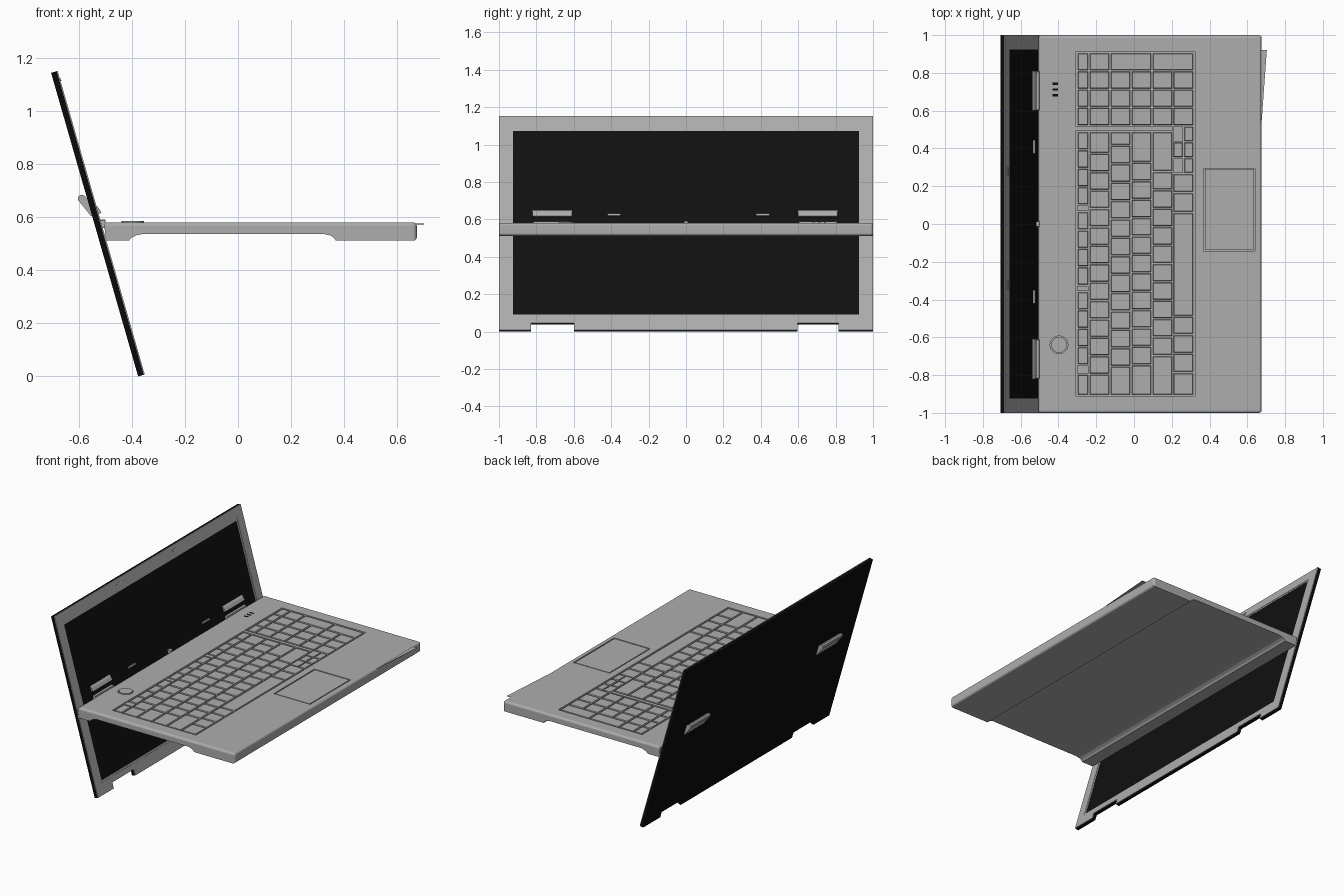
import bpy, bmesh, math
from mathutils import Matrix

if "Cube" in bpy.data.objects:
    bpy.data.objects.remove(bpy.data.objects["Cube"])


def material(name, rgb):
    m = bpy.data.materials.new(name)
    m.diffuse_color = (*rgb, 1)
    m.use_nodes = True
    m.node_tree.nodes["Principled BSDF"].inputs["Base Color"].default_value = m.diffuse_color
    return m


GREY = material("casing grey", (0.42, 0.42, 0.42))
BLACK = material("lid black", (0.003, 0.003, 0.003))
SCREEN = material("display black", (0.005, 0.005, 0.005))


def finish(name, bm, mat):
    bmesh.ops.recalc_face_normals(bm, faces=bm.faces)
    me = bpy.data.meshes.new(name)
    bm.to_mesh(me)
    bm.free()
    me.materials.append(mat)
    ob = bpy.data.objects.new(name, me)
    bpy.context.collection.objects.link(ob)
    return ob


def prism_bm(loops, axis, lo, hi):
    """Extrude 2D loops (first outer, rest holes) along an axis from lo to hi."""
    place = {"x": lambda a, b, h: (h, a, b),
             "y": lambda a, b, h: (a, h, b),
             "z": lambda a, b, h: (a, b, h)}[axis]
    bm = bmesh.new()
    edges = []
    for pts in loops:
        vs = [bm.verts.new(place(a, b, lo)) for a, b in pts]
        if len(loops) == 1:
            bm.faces.new(vs)
        else:
            edges += [bm.edges.new((vs[i], vs[i - 1])) for i in range(len(vs))]
    if edges:
        bmesh.ops.triangle_fill(bm, edges=edges, use_beauty=True)
    ext = bmesh.ops.extrude_face_region(bm, geom=bm.faces[:])
    new = [g for g in ext["geom"] if isinstance(g, bmesh.types.BMVert)]
    bmesh.ops.translate(bm, verts=new, vec=place(0, 0, hi - lo))
    bmesh.ops.recalc_face_normals(bm, faces=bm.faces)
    return bm


def prism(name, loops, axis, lo, hi, mat):
    return finish(name, prism_bm(loops, axis, lo, hi), mat)


def add_box(bm, x0, x1, y0, y1, z0, z1, taper=0.0):
    vs = []
    for z, t in ((z0, 0), (z1, taper)):
        vs.append([bm.verts.new(p) for p in ((x0 + t, y0 + t, z), (x1 - t, y0 + t, z),
                                             (x1 - t, y1 - t, z), (x0 + t, y1 - t, z))])
    lo, hi = vs
    bm.faces.new(lo[::-1])
    bm.faces.new(hi)
    for i in range(4):
        j = (i + 1) % 4
        bm.faces.new((lo[i], lo[j], hi[j], hi[i]))


def boxes(name, specs, mat):
    bm = bmesh.new()
    for s in specs:
        add_box(bm, *s)
    return finish(name, bm, mat)


def rect(a0, a1, b0, b1):
    return [(a0, b0), (a1, b0), (a1, b1), (a0, b1)]


def circle(cx, cy, r, n=24):
    return [(cx + r * math.cos(math.tau * i / n), cy + r * math.sin(math.tau * i / n))
            for i in range(n)]


# Base body: side profile with the undercut belly, front and top edges rounded
TOP, FLOOR = 0.581, 0.566
profile = [(-0.506, TOP), (0.675, TOP), (0.675, 0.512), (0.37, 0.512), (0.362, 0.523),
           (0.348, 0.532), (0.325, 0.537), (-0.36, 0.537), (-0.385, 0.532),
           (-0.402, 0.523), (-0.412, 0.512), (-0.498, 0.512)]
bm = prism_bm([profile], "y", -1, 1)
rim = [e for e in bm.edges if all(v.co.z > 0.55 for v in e.verts)
       or all(v.co.x > 0.6 for v in e.verts)]
bmesh.ops.bevel(bm, geom=rim, offset=0.014, segments=4, profile=0.5, affect="EDGES")
body = finish("base_body", bm, GREY)

# Recesses for keyboard, touchpad and power button
cutters = [
    boxes("recess_cutter", [(-0.308, 0.322, -0.911, 0.912, FLOOR, 0.62),
                            (0.368, 0.641, -0.143, 0.295, 0.572, 0.62)], GREY),
    prism("button_cutter", [circle(-0.397, -0.64, 0.047)], "z", 0.57, 0.62, GREY)]
bpy.context.view_layer.objects.active = body
for c in cutters:
    c.hide_render = True
    mod = body.modifiers.new("cut", "BOOLEAN")
    mod.operation, mod.object, mod.solver = "DIFFERENCE", c, "EXACT"
    bpy.ops.object.modifier_apply(modifier=mod.name)
    bpy.data.objects.remove(c)

# Keys: rows are stacked along x, keys run along y from the right to the left
ROWS = [-0.302, -0.238, -0.127, -0.016, 0.095, 0.206, 0.317]
START, END, STEP = 0.49, -0.907, 0.0974
GAP = 0.004
keys = []


def key(x0, x1, y1, y0):
    keys.append((x0 + GAP, x1 - GAP, y0 + GAP, y1 - GAP, FLOOR - 0.002, TOP - 0.001, 0.003))


def key_row(row, bounds):
    for a, b in zip(bounds, bounds[1:]):
        key(ROWS[row], ROWS[row + 1], a, b)


for row, first, count in ((1, 0.116, 12), (2, 0.074, 12), (3, 0.164, 11), (4, 0.212, 10)):
    key_row(row, [START] + [START - first - STEP * i for i in range(count + 1)] + [END])
for y in (START, 0.066, -0.357):
    key_row(0, [y - STEP * i for i in range(5)])
key_row(0, [-0.796, END])
key_row(5, [0.267, 0.167, 0.061, -0.489, -0.585, -0.685, -0.786, END])
# number pad, with two tall keys on its outer side
pad = [0.907 - 0.0965 * i for i in range(5)]
for row in range(6):
    key_row(row, pad if row < 2 else pad[1:])
key(ROWS[2], ROWS[4], pad[0], pad[1])
key(ROWS[4], ROWS[6], pad[0], pad[1])
# arrow keys
for y in (0.519, 0.435, 0.351):
    key(0.262, ROWS[6], y, y - 0.084)
key(ROWS[5], 0.262, 0.435, 0.351)
boxes("keys", keys, GREY)

# Deck-level strips between the key groups
strips = [(-0.308, 0.204, 0.494, 0.517), (0.209, 0.26, 0.438, 0.515), (0.209, 0.26, 0.27, 0.348),
          (-0.302, -0.241, 0.069, 0.097), (-0.302, -0.241, -0.354, -0.327),
          (-0.302, -0.241, -0.793, -0.75)]
boxes("keyboard_strips", [(*s, FLOOR - 0.002, TOP - 0.001) for s in strips], GREY)

# Touchpad, power button, status lights and the thin front flap
boxes("touchpad", [(0.375, 0.634, -0.136, 0.288, 0.57, TOP - 0.001)], GREY)
prism("power_button", [circle(-0.397, -0.64, 0.042)], "z", 0.568, 0.586, GREY)
boxes("status_lights", [(-0.432, -0.402, y - 0.006, y + 0.006, TOP - 0.003, TOP + 0.001)
                        for y in (0.743, 0.712, 0.682)], BLACK)
prism("front_flap", [[(0.665, 0.53), (0.675, 0.53), (0.703, 0.92), (0.665, 0.92)]],
      "z", 0.574, 0.576, GREY)
boxes("center_latch", [(-0.52, -0.5, -0.012, 0.012, 0.565, 0.592)], GREY)

# Hinge arms that pass through the lid, and their low mounts on the base
arm = [(-0.605, 0.667), (-0.603, 0.678), (-0.595, 0.685), (-0.584, 0.684), (-0.576, 0.678),
       (-0.527, 0.637), (-0.515, 0.617), (-0.555, 0.605)]
for side, y0, y1 in (("left", -0.82, -0.61), ("right", 0.6, 0.81)):
    prism("hinge_arm_" + side, [arm], "y", y0, y1, GREY)
    boxes("hinge_mount_" + side, [(-0.522, -0.498, y0, y1, 0.56, 0.588, 0.004)], GREY)

# Lid, built upright in its own frame and leaned back
LEAN = (Matrix.Translation((-0.352, 0, 0.007)) @ Matrix.Rotation(math.radians(-16), 4, "Y"))
H = 1.192
outline = [(-1, 0), (-0.83, 0), (-0.83, 0.04), (-0.6, 0.04), (-0.6, 0), (0.595, 0),
           (0.595, 0.04), (0.815, 0.04), (0.815, 0), (1, 0), (1, H), (-1, H)]
window = rect(-0.937, 0.937, 0.076, 1.122)
glass = rect(-0.925, 0.925, 0.088, 1.11)
lid_parts = [
    prism("lid_shell", [outline], "x", -0.026, -0.004, BLACK),
    prism("lid_bezel", [outline, window], "x", -0.004, 0, GREY),
    prism("display_rim", [window, glass], "x", -0.004, -0.002, GREY),
    prism("display", [glass], "x", -0.0045, -0.003, SCREEN),
    boxes("bezel_bumpers", [(-0.002, 0.004, y - 0.024, y + 0.024, 1.152, 1.164, 0.002)
                            for y in (-0.322, 0.279)], GREY),
    boxes("screen_bumpers", [(-0.004, 0.006, y - 0.036, y + 0.036, 0.636, 0.648)
                             for y in (-0.385, 0.41)], GREY)]
for ob in lid_parts:
    ob.matrix_world = LEAN
